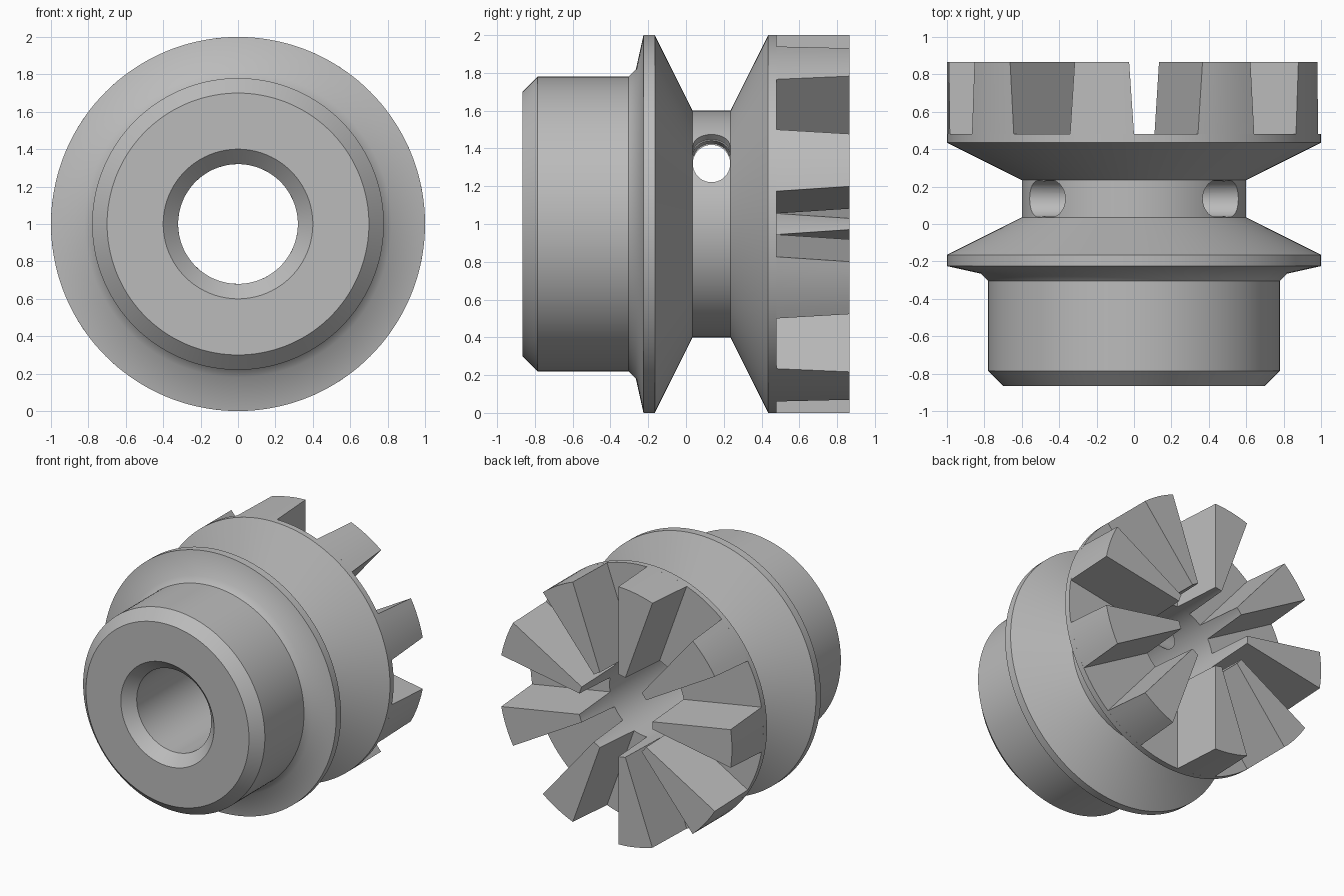
import bpy, bmesh, math
from mathutils import Vector, Matrix

cube = bpy.data.objects.get("Cube")
if cube:
    bpy.data.objects.remove(cube)

metal = bpy.data.materials.new("plain_grey")
metal.use_nodes = True
GREY = (0.5, 0.5, 0.5, 1)
metal.diffuse_color = GREY
metal.node_tree.nodes["Principled BSDF"].inputs["Base Color"].default_value = GREY

BORE, RIM, FLOOR, BACK = 0.32, 1.0, 0.48, 0.865


def polar(r, angle, y):
    """Point around the y axis, which runs at height 1."""
    return Vector((r * math.cos(angle), y, 1 + r * math.sin(angle)))


def make_object(name, bm):
    bmesh.ops.recalc_face_normals(bm, faces=bm.faces)
    mesh = bpy.data.meshes.new(name)
    bm.to_mesh(mesh)
    bm.free()
    mesh.materials.append(metal)
    obj = bpy.data.objects.new(name, mesh)
    bpy.context.collection.objects.link(obj)
    return obj


def skin(bm, rings, cyclic):
    """Join neighbouring closed rings of points with quads."""
    verts = [[bm.verts.new(p) for p in ring] for ring in rings]
    n = len(verts[0])
    for i in range(len(verts) if cyclic else len(verts) - 1):
        a, b = verts[i], verts[(i + 1) % len(verts)]
        for j in range(n):
            bm.faces.new((a[j], a[(j + 1) % n], b[(j + 1) % n], b[j]))
    if not cyclic:
        bm.faces.new(verts[0])
        bm.faces.new(verts[-1])


def smooth(obj):
    bpy.ops.object.select_all(action='DESELECT')
    obj.select_set(True)
    bpy.context.view_layer.objects.active = obj
    bpy.ops.object.shade_smooth_by_angle(angle=math.radians(35))


# Turned body: hub, flange, V groove and toothed rim base, with a through bore
profile = [(-0.785, BORE), (-BACK, 0.4), (-BACK, 0.7), (-0.785, 0.78),
           (-0.305, 0.78), (-0.265, 0.82), (-0.225, RIM), (-0.165, RIM),
           (0.035, 0.6), (0.235, 0.6), (0.435, RIM), (FLOOR, RIM), (FLOOR, BORE)]
SEG = 144
bm = bmesh.new()
skin(bm, [[polar(r, math.tau * i / SEG, y) for y, r in profile]
          for i in range(SEG)], True)
body = make_object("turned_body", bm)

# Cross hole with mouths that curve upwards
HOLE_R, HOLE_Y, HOLE_Z, BEND = 0.099, 0.135, 1.32, 0.1
cutters = []


def drill(start, direction, length):
    bm = bmesh.new()
    turn = direction.to_track_quat('Z', 'Y').to_matrix().to_4x4()
    place = Matrix.Translation(start + direction * length / 2) @ turn
    bmesh.ops.create_cone(bm, cap_ends=True, segments=40, radius1=HOLE_R,
                          radius2=HOLE_R, depth=length, matrix=place)
    cutter = make_object("hole_cutter", bm)
    cutter.hide_render = True
    cutters.append(cutter)
    mod = body.modifiers.new("hole", 'BOOLEAN')
    mod.operation = 'DIFFERENCE'
    mod.solver = 'EXACT'
    mod.object = cutter


drill(Vector((-0.62, HOLE_Y, HOLE_Z)), Vector((1, 0, 0)), 1.24)
for side in (-1, 1):
    for degrees in (22, 44, 66):
        a = math.radians(degrees)
        reach = BEND + HOLE_R
        start = Vector((side * (0.27 + reach * math.sin(a)), HOLE_Y,
                        HOLE_Z + reach * (1 - math.cos(a))))
        drill(start, Vector((side * math.cos(a), 0, math.sin(a))), 0.25)

# Bake the holes and drop the cutters
bpy.context.view_layer.update()
graph = bpy.context.evaluated_depsgraph_get()
baked = bpy.data.meshes.new_from_object(body.evaluated_get(graph))
body.modifiers.clear()
body.data = baked
for cutter in cutters:
    bpy.data.objects.remove(cutter)
smooth(body)

# Nine tapered teeth on the back face
TEETH, HALF, TAPER, STEPS = 9, math.radians(10), 0.026, 6


def tooth_section(centre, t, base):
    """Radial slice of a tooth, t running from -1 to 1 across its width."""
    ring = []
    for r, y in ((BORE, base), (RIM, base), (RIM, BACK), (BORE, BACK)):
        half = HALF if y == base else HALF - math.asin(TAPER / r)
        ring.append(polar(r, centre + t * half, y))
    return ring


for k in range(TEETH):
    centre = math.radians(20) + math.tau * k / TEETH
    bm = bmesh.new()
    skin(bm, [tooth_section(centre, 2 * i / STEPS - 1, FLOOR)
              for i in range(STEPS + 1)], False)
    smooth(make_object(f"tooth_{k + 1}", bm))
